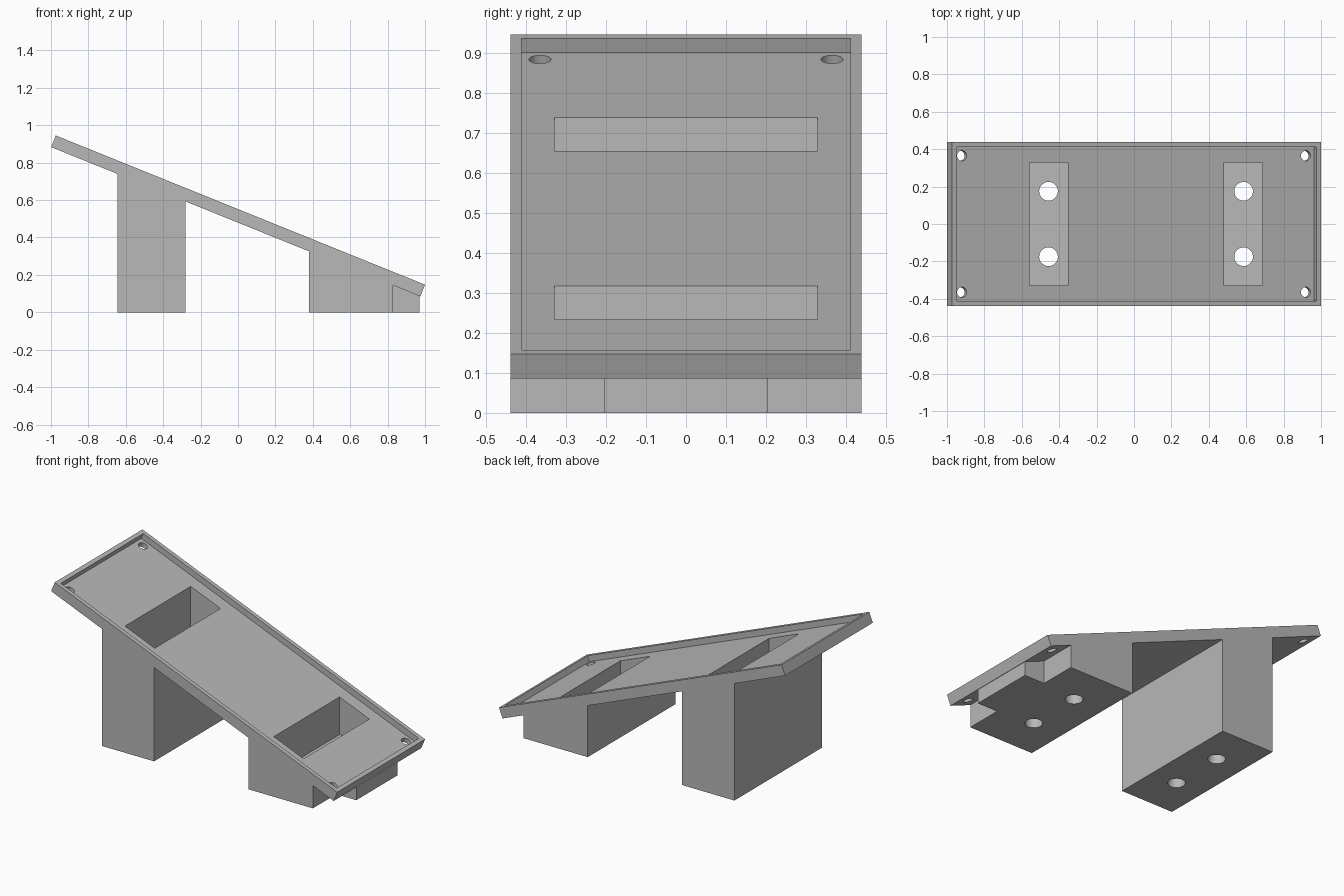
import bpy
import bmesh
from math import radians, sin, cos, tan
from mathutils import Matrix, Vector

cube = bpy.data.objects.get("Cube")
if cube:
    bpy.data.objects.remove(cube, do_unlink=True)

TILT = radians(22)
HIGH_X, HIGH_Z = -0.974, 0.945      # upper edge of the tray
LENGTH, THICK, RECESS, RIM = 2.129, 0.067, 0.037, 0.026
HALF_W = 0.438

grey = bpy.data.materials.new("plain grey")
grey.use_nodes = True
colour = (0.48, 0.48, 0.48, 1)
grey.diffuse_color = colour
grey.node_tree.nodes["Principled BSDF"].inputs["Base Color"].default_value = colour


def on_tray(u, d):
    """Point (x, z) at distance u down the slope and depth d under the rim."""
    return (HIGH_X + u * cos(TILT) - d * sin(TILT),
            HIGH_Z - u * sin(TILT) - d * cos(TILT))


def height_at(x, d):
    return HIGH_Z - (x - HIGH_X) * tan(TILT) - d / cos(TILT)


def to_object(name, bm):
    bmesh.ops.recalc_face_normals(bm, faces=bm.faces)
    mesh = bpy.data.meshes.new(name)
    bm.to_mesh(mesh)
    bm.free()
    mesh.materials.append(grey)
    obj = bpy.data.objects.new(name, mesh)
    bpy.context.collection.objects.link(obj)
    return obj


def prism(name, profile, half_width):
    """Extrude an x-z outline symmetrically along y."""
    bm = bmesh.new()
    face = bm.faces.new([bm.verts.new((x, -half_width, z)) for x, z in profile])
    new = bmesh.ops.extrude_face_region(bm, geom=[face])["geom"]
    moved = [v for v in new if isinstance(v, bmesh.types.BMVert)]
    bmesh.ops.translate(bm, verts=moved, vec=(0, 2 * half_width, 0))
    return to_object(name, bm)


def rod(name, centre, radius, depth, tilt=0):
    bm = bmesh.new()
    matrix = Matrix.Translation(Vector(centre)) @ Matrix.Rotation(tilt, 4, "Y")
    bmesh.ops.create_cone(bm, cap_ends=True, segments=32, radius1=radius,
                          radius2=radius, depth=depth, matrix=matrix)
    return to_object(name, bm)


def combine(target, tool, operation):
    tool.hide_render = True
    mod = target.modifiers.new(operation.lower(), "BOOLEAN")
    mod.operation, mod.solver, mod.object = operation, "EXACT", tool
    bpy.context.view_layer.objects.active = target
    bpy.ops.object.modifier_apply(modifier=mod.name)
    bpy.data.objects.remove(tool, do_unlink=True)


def leg(name, x0, x1, half_width):
    # The top sinks slightly into the tray floor
    sink = THICK - 0.015
    return prism(name, [(x0, 0), (x1, 0), (x1, height_at(x1, sink)),
                        (x0, height_at(x0, sink))], half_width)


def slab(u0, u1, d0, d1):
    return [on_tray(u0, d0), on_tray(u1, d0), on_tray(u1, d1), on_tray(u0, d1)]


# Tilted tray standing on a tall leg, a short leg and its narrow tongue
stand = prism("sloped_stand", slab(0, LENGTH, 0, THICK), HALF_W)
short_leg = leg("short_leg", 0.38, 0.83, HALF_W)
combine(short_leg, leg("tongue", 0.7, 0.97, 0.205), "UNION")
combine(stand, leg("tall_leg", -0.645, -0.28, HALF_W), "UNION")
combine(stand, short_leg, "UNION")

# Shallow recess inside the rim
combine(stand, prism("recess", slab(RIM, LENGTH - RIM, -0.2, RECESS), 0.411),
        "DIFFERENCE")

# Upright pockets in the legs, with bolt holes through their floors
for x0, bolt_x in ((-0.56, -0.457), (0.48, 0.586)):
    x1 = x0 + 0.208
    combine(stand, prism("pocket", [(x0, 0.08), (x1, 0.08), (x1, 1.2), (x0, 1.2)],
                         0.328), "DIFFERENCE")
    for y in (-0.175, 0.175):
        combine(stand, rod("bolt_hole", (bolt_x, y, 0), 0.05, 0.3), "DIFFERENCE")

# Screw holes square to the tray at its corners
for u in (0.073, LENGTH - 0.073):
    for y in (-0.365, 0.365):
        x, z = on_tray(u, 0.05)
        combine(stand, rod("screw_hole", (x, y, z), 0.0275, 0.1, TILT), "DIFFERENCE")

for poly in stand.data.polygons:
    poly.material_index = 0
bpy.ops.object.select_all(action="DESELECT")
stand.select_set(True)
bpy.context.view_layer.objects.active = stand
bpy.ops.object.shade_smooth_by_angle(angle=radians(25))
